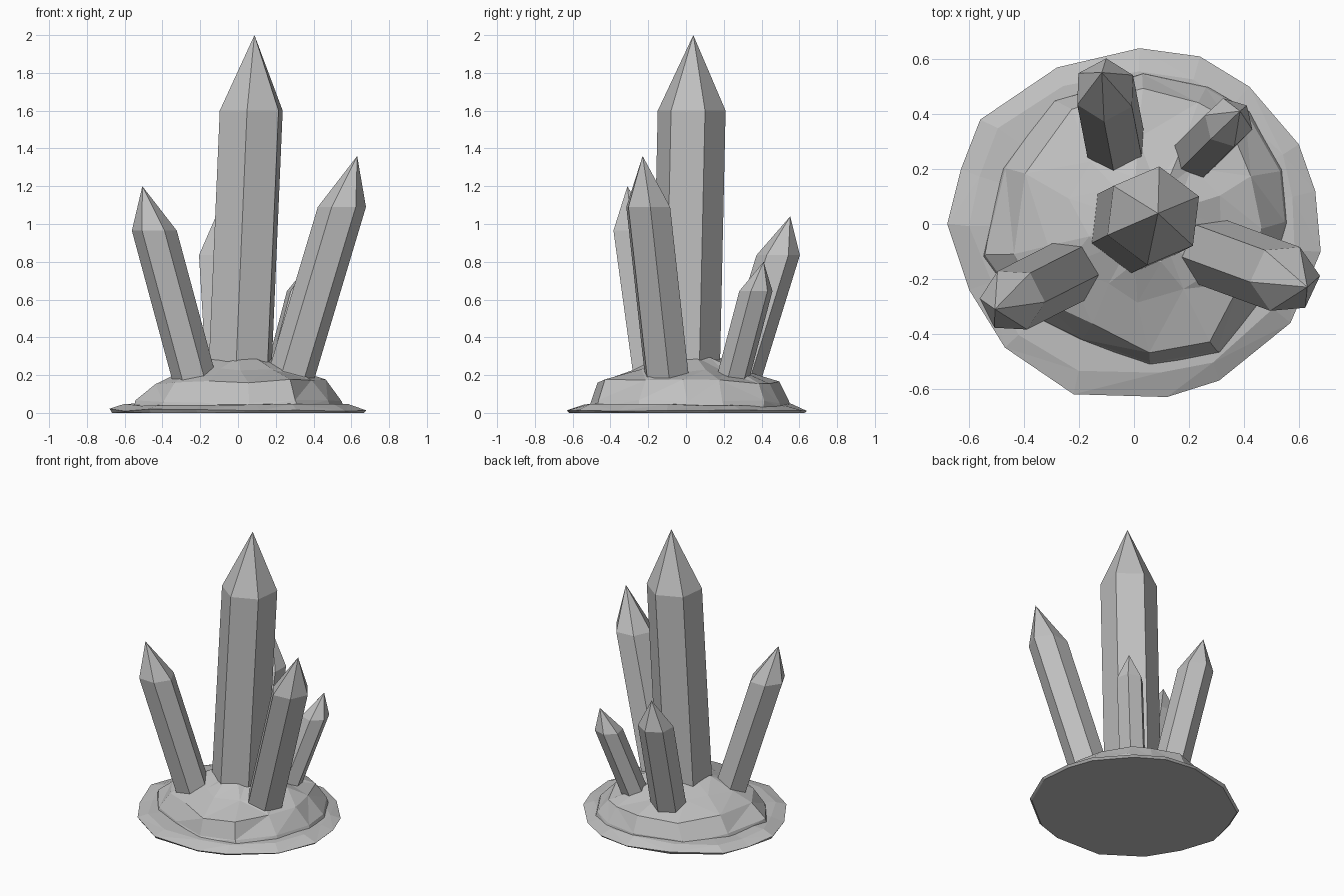
import bpy, bmesh, math, random
from mathutils import Vector

random.seed(4)
if "Cube" in bpy.data.objects:
    bpy.data.objects.remove(bpy.data.objects["Cube"])

stone = bpy.data.materials.new("light_grey_stone")
stone.use_nodes = True
grey = (0.53, 0.53, 0.53, 1)
stone.diffuse_color = grey
stone.node_tree.nodes["Principled BSDF"].inputs["Base Color"].default_value = grey


def loft(name, rings, apex, triangles=False):
    """Skin equal-length rings from bottom to top and close them with a point."""
    bm = bmesh.new()
    loops = [[bm.verts.new(p) for p in ring] for ring in rings]
    n = len(loops[0])
    bm.faces.new(loops[0][::-1])
    sides = []
    for low, high in zip(loops, loops[1:]):
        for i in range(n):
            j = (i + 1) % n
            sides.append(bm.faces.new((low[i], low[j], high[j], high[i])))
    if triangles:
        bmesh.ops.triangulate(bm, faces=sides, quad_method='SHORT_EDGE')
    tip = bm.verts.new(apex)
    for i in range(n):
        bm.faces.new((loops[-1][i], loops[-1][(i + 1) % n], tip))
    bmesh.ops.recalc_face_normals(bm, faces=bm.faces)
    mesh = bpy.data.meshes.new(name)
    bm.to_mesh(mesh)
    bm.free()
    mesh.materials.append(stone)
    obj = bpy.data.objects.new(name, mesh)
    bpy.context.collection.objects.link(obj)
    return obj


def crystal(name, shoulder, slope, radius, phase, tip_height):
    """Leaning hexagonal prism with level rings and a pointed cap."""
    top = Vector(shoulder)
    lean = Vector((slope[0], slope[1], 1))

    def ring(z):
        centre = top + lean * (z - top.z)
        angles = [math.radians(phase + 60 * k) for k in range(6)]
        return [centre + Vector((math.cos(a), math.sin(a), 0)) * radius for a in angles]

    return loft(name, [ring(0.1), ring(top.z)], top + lean * (tip_height - top.z))


def rock_ring(outline, sx, sy, z, jitter=0.0, lift=0.0):
    """Scaled copy of an outline with a little roughness."""
    return [Vector((x * sx + random.uniform(-jitter, jitter),
                    y * sy + random.uniform(-jitter, jitter),
                    z + random.uniform(-lift, lift))) for x, y in outline]


# Thin ground slab with an uneven rim
slab = [(0.68, -0.1), (0.66, 0.12), (0.6, 0.29), (0.42, 0.5), (0.24, 0.61),
        (0.02, 0.64), (-0.28, 0.57), (-0.56, 0.38), (-0.63, 0.2), (-0.68, 0),
        (-0.6, -0.24), (-0.47, -0.45), (-0.22, -0.62), (0.12, -0.63),
        (0.31, -0.57), (0.57, -0.36)]
loft("rock_slab", [rock_ring(slab, 0.98, 0.98, 0),
                   rock_ring(slab, 1, 1, 0.016, 0, 0.007),
                   rock_ring(slab, 0.88, 0.88, 0.043, 0.015, 0.006)],
     (0, 0, 0.06), True)

# Faceted mound holding the crystals
mound = [(0.56, 0), (0.54, 0.2), (0.42, 0.41), (0.27, 0.5), (0.04, 0.55),
         (-0.3, 0.45), (-0.48, 0.2), (-0.55, -0.12), (-0.4, -0.32),
         (-0.2, -0.42), (0.06, -0.52), (0.32, -0.47), (0.49, -0.25)]
loft("rock_mound", [rock_ring(mound, 1, 1, 0.03),
                    rock_ring(mound, 0.97, 0.99, 0.06, 0.01, 0.01),
                    rock_ring(mound, 0.81, 0.91, 0.165, 0.02, 0.015),
                    rock_ring(mound, 0.55, 0.56, 0.225, 0.03, 0.012),
                    rock_ring(mound, 0.27, 0.3, 0.288, 0.015, 0.008)],
     (0, 0, 0.305), True)

# Crystals: shoulder centre, lean per unit height, radius, turn, tip height
crystal("tall_crystal", (0.07, 0.03, 1.6), (0.043, 0.022), 0.181, 23, 2.0)
crystal("left_crystal", (0.55, -0.2, 1.09), (0.3, -0.11), 0.128, 5, 1.36)
crystal("right_crystal", (-0.443, -0.278, 0.965), (-0.27, -0.137), 0.119, -3, 1.2)
crystal("back_crystal", (-0.105, 0.488, 0.835), (-0.06, 0.31), 0.115, 28, 1.04)
crystal("small_back_crystal", (0.345, 0.37, 0.645), (0.265, 0.264), 0.09, -17, 0.8)
